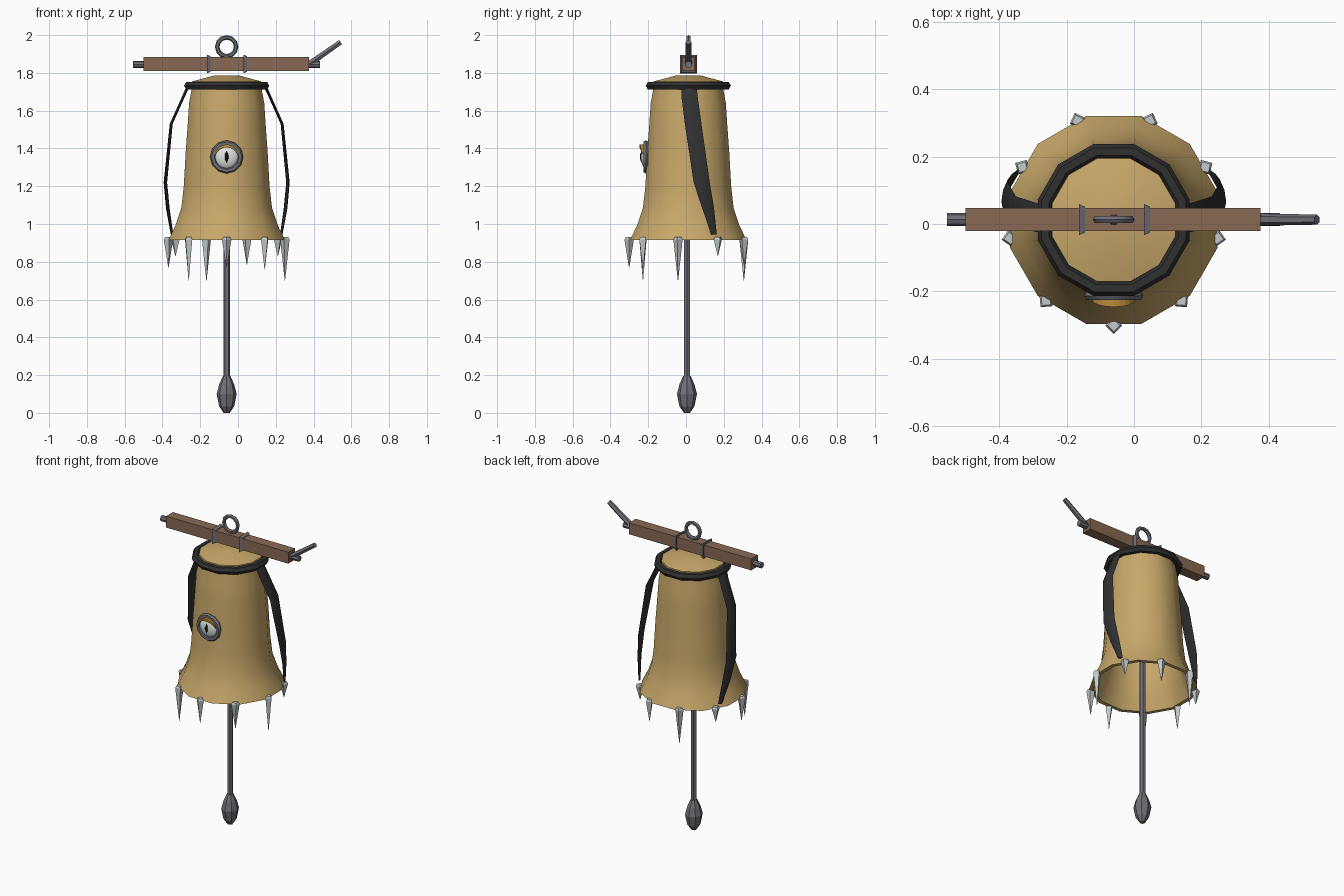
import bpy, bmesh, math
from mathutils import Vector

if "Cube" in bpy.data.objects:
    bpy.data.objects.remove(bpy.data.objects["Cube"])

CX, CY = -0.06, 0.012          # bell axis
C15 = math.cos(math.radians(15))


def lin(c):
    return c / 12.92 if c <= 0.04045 else ((c + 0.055) / 1.055) ** 2.4


def mat(name, r, g, b):
    m = bpy.data.materials.new(name)
    m.diffuse_color = (lin(r / 255), lin(g / 255), lin(b / 255), 1)
    m.use_nodes = True
    m.node_tree.nodes["Principled BSDF"].inputs["Base Color"].default_value = m.diffuse_color
    return m


BRASS = mat("brass", 200, 168, 106)
WOOD = mat("wood", 136, 106, 84)
IRON = mat("iron", 112, 112, 120)
LEATHER = mat("black_leather", 48, 48, 48)
TOOTH = mat("tooth_grey", 196, 202, 204)
WHITE = mat("eye_white", 226, 228, 228)
PUPIL = mat("pupil_black", 14, 14, 14)
GOLD = mat("lid_gold", 184, 138, 58)


def finish(o, name, m, smooth=None):
    o.name = name
    o.data.materials.clear()
    o.data.materials.append(m)
    if smooth:
        bpy.ops.object.select_all(action='DESELECT')
        o.select_set(True)
        bpy.context.view_layer.objects.active = o
        bpy.ops.object.shade_smooth_by_angle(angle=math.radians(smooth))
    return o


def loft(name, rings, m, smooth=None, closed=False):
    """Skin a list of equal-length point loops; cap the ends unless closed."""
    bm = bmesh.new()
    rows = [[bm.verts.new(p) for p in ring] for ring in rings]
    n = len(rows[0])
    pairs = list(zip(rows, rows[1:])) + ([(rows[-1], rows[0])] if closed else [])
    for a, b in pairs:
        for i in range(n):
            j = (i + 1) % n
            bm.faces.new((a[i], a[j], b[j], b[i]))
    if not closed:
        bm.faces.new(rows[0][::-1])
        bm.faces.new(rows[-1])
    bmesh.ops.recalc_face_normals(bm, faces=bm.faces)
    me = bpy.data.meshes.new(name)
    bm.to_mesh(me)
    bm.free()
    o = bpy.data.objects.new(name, me)
    bpy.context.collection.objects.link(o)
    return finish(o, name, m, smooth)


def lathe(name, profile, n, x, y, m, turn=0.0, smooth=None):
    rings = [[(x + r * math.cos(turn + i * math.tau / n),
               y + r * math.sin(turn + i * math.tau / n), z) for i in range(n)]
             for r, z in profile]
    return loft(name, rings, m, smooth)


def rod(name, a, b, r1, r2, n, m, turn=0.0):
    a, b = Vector(a), Vector(b)
    q = (b - a).to_track_quat('Z', 'Y')
    rings = [[p + q @ Vector((r * math.cos(turn + i * math.tau / n),
                              r * math.sin(turn + i * math.tau / n), 0))
              for i in range(n)] for p, r in ((a, r1), (b, r2))]
    return loft(name, rings, m)


def torus(name, loc, R, r, n, k, m, rot, smooth=None):
    bpy.ops.mesh.primitive_torus_add(location=loc, rotation=rot, major_radius=R,
                                     minor_radius=r, major_segments=n, minor_segments=k)
    return finish(bpy.context.object, name, m, smooth)


def lens(name, loc, scale, m, seg=16):
    bpy.ops.mesh.primitive_uv_sphere_add(segments=seg, ring_count=10, radius=1, location=loc)
    o = bpy.context.object
    o.scale = scale
    return finish(o, name, m, 60)


# Hollow bell: inside crown, down the inner wall, rim, up the outer wall to the crown
outer = [(0.308, 0.915), (0.27, 0.995), (0.24, 1.085), (0.227, 1.2), (0.217, 1.38),
         (0.206, 1.53), (0.199, 1.64), (0.184, 1.72), (0.183, 1.755), (0.07, 1.785)]
inner = [(0.285, 0.915), (0.245, 1.0), (0.215, 1.09), (0.2, 1.25), (0.183, 1.55), (0.16, 1.72)]
prof = [(r / C15, z) for r, z in inner[::-1] + outer]
lathe("bell", prof, 12, CX, CY, BRASS, math.radians(15), 40)

# Clapper rod and bulb
rod("clapper_rod", (CX, 0.005, 0.16), (CX, 0.005, 1.73), 0.018, 0.018, 6, IRON)
lathe("clapper_bulb", [(0.016, 0), (0.04, 0.035), (0.053, 0.1), (0.04, 0.15), (0.02, 0.195)],
      8, CX, 0.005, IRON)

# Teeth around the rim, starting at the front and going counterclockwise
tips = [0.77, 0.76, 0.70, 0.83, 0.785, 0.70, 0.83, 0.77, 0.70]
for i, tip in enumerate(tips):
    a = math.radians(-90 + 40 * i)
    lathe("tooth_%d" % i, [(0.018, 0.93), (0.025, 0.918), (0.001, tip)], 4,
          CX + 0.313 * math.cos(a), CY + 0.313 * math.sin(a), TOOTH, a)

# Leather collar and the two hanging straps
torus("collar", (CX, CY, 1.732), 0.203 / C15, 0.023, 12, 6, LEATHER,
      (0, 0, math.radians(15)), 40)
path = [(0.195, 0.015, 1.745, 0.04, 0.012), (0.225, 0.018, 1.68, 0.043, 0.009),
        (0.292, 0.038, 1.53, 0.044, 0.009), (0.322, 0.083, 1.22, 0.043, 0.009),
        (0.31, 0.118, 1.08, 0.032, 0.008), (0.288, 0.148, 0.945, 0.016, 0.006)]
for name, s in (("right_strap", 1), ("left_strap", -1)):
    rings = []
    for dx, y, z, w, t in path:
        lean = -0.3 * max(0, y - 0.03) / 0.1
        c = Vector((CX + s * dx, y, z))
        wide = Vector((s * lean, 1, 0)).normalized() * w
        thick = Vector((s, -lean, 0)).normalized() * t
        rings.append([c + wide, c + wide * 0.4 + thick, c - wide * 0.4 + thick,
                      c - wide, c - thick * 0.7])
    loft(name, rings, LEATHER, 40)

# Wooden beam, end pegs and crank
BY, BZ = 0.013, 1.847
bpy.ops.mesh.primitive_cube_add(size=1, location=(-0.0625, BY, BZ))
bpy.context.object.scale = (0.875, 0.068, 0.074)
finish(bpy.context.object, "beam", WOOD)
rod("left_peg", (-0.555, BY, BZ - 0.003), (-0.49, BY, BZ - 0.003), 0.019, 0.019, 8, IRON)
rod("right_peg", (0.36, BY, BZ - 0.003), (0.433, BY, BZ - 0.003), 0.019, 0.019, 8, IRON)
rod("crank", (0.372, BY, 1.843), (0.543, BY, 1.963), 0.018, 0.015, 6, IRON)

# Flared square sleeves around the beam
for name, x in (("left_sleeve", -0.163), ("right_sleeve", 0.03)):
    def square(px, g):
        return [(px, BY + u * (0.034 + g), BZ + v * (0.037 + g))
                for u, v in ((1, 1), (-1, 1), (-1, -1), (1, -1))]
    loft(name, [square(x, -0.002), square(x, 0.012), square(x + 0.018, 0.004),
                square(x + 0.018, -0.002)], IRON, closed=True)

# Hanging ring and its short stem
torus("hanging_ring", (CX, BY, 1.938), 0.05, 0.012, 12, 6, IRON, (math.pi / 2, 0, 0), 50)
rod("ring_stem", (CX, BY, 1.87), (CX, BY, 1.893), 0.02, 0.014, 6, IRON)

# Eye: metal socket, white ball, slit pupil, gold upper lid
EZ = 1.355
torus("eye_socket", (CX, -0.213, EZ), 0.073, 0.015, 12, 6, IRON, (math.pi / 2, 0, 0), 35)
lens("eyeball", (CX, -0.205, EZ), (0.066, 0.034, 0.066), WHITE)
lens("pupil", (CX, -0.205, EZ), (0.017, 0.039, 0.05), PUPIL, 12)
arc = [math.radians(15 + 15 * i) for i in range(11)]
lid = []
for a in arc:
    d = Vector((math.cos(a), 0, math.sin(a)))
    h = 0.003 + 0.013 * math.sin(a)
    c = Vector((CX, -0.218, EZ)) + d * 0.066
    front = Vector((0, -0.022 * math.sin(a) - 0.006, 0))
    lid.append([c, c + front, c + front - d * h, c - d * h])
loft("upper_lid", lid, GOLD)
